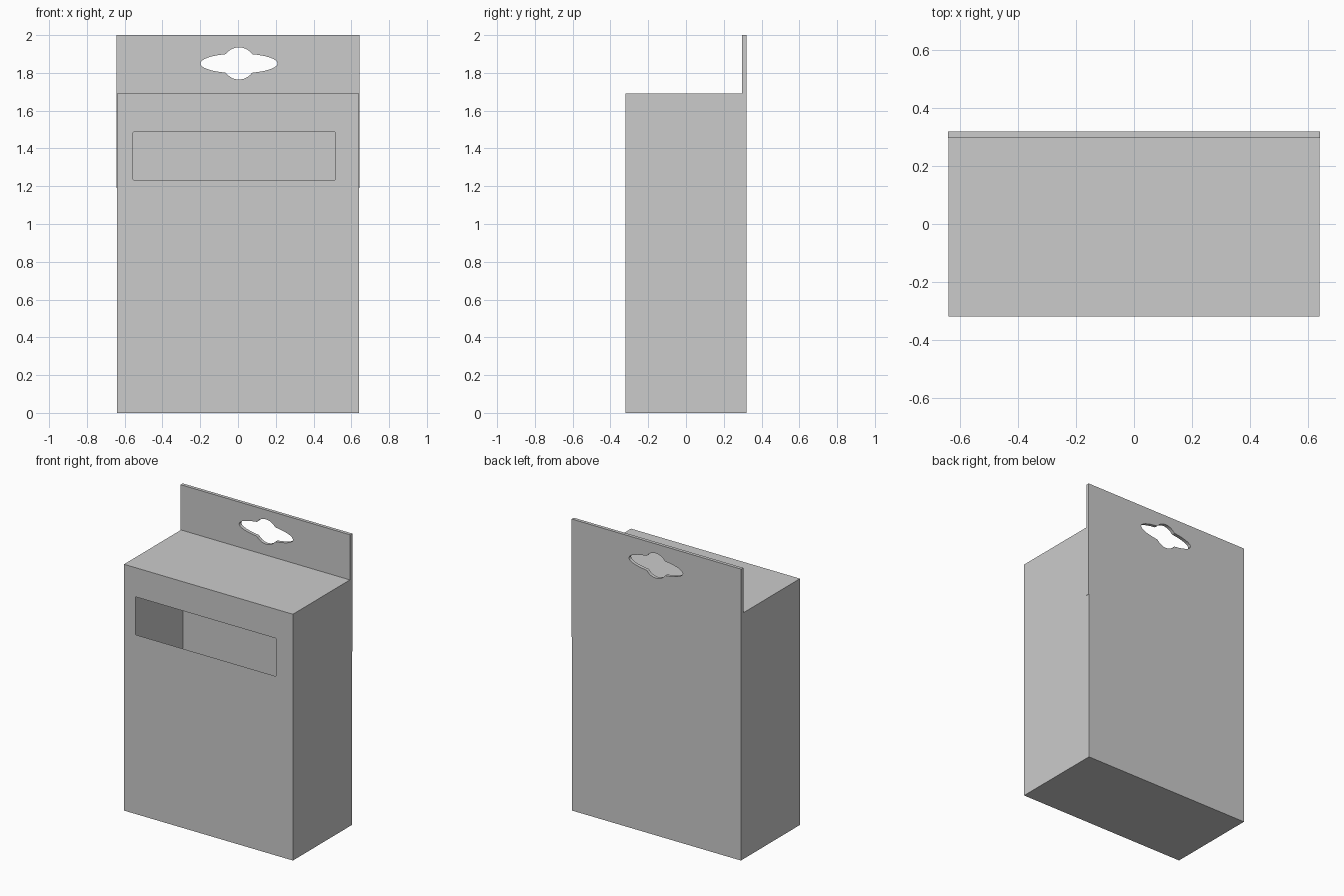
import bpy, bmesh, math
from mathutils import Vector

if "Cube" in bpy.data.objects:
    bpy.data.objects.remove(bpy.data.objects["Cube"])

W, D, H, TOP = 0.641, 0.32, 1.69, 2.0   # half width, half depth, box height, full height
TAB_W, TAB_Y, TAB_LOW = 0.6435, 0.297, 1.19


def rect(x0, x1, z0, z1):
    return [(x0, z0), (x1, z0), (x1, z1), (x0, z1)]


def rounded_rect(x0, x1, z0, z1, r, n=4):
    corners = [(x1 - r, z1 - r), (x0 + r, z1 - r), (x0 + r, z0 + r), (x1 - r, z0 + r)]
    return [(cx + r * math.cos(math.pi / 2 * (q + i / n)),
             cz + r * math.sin(math.pi / 2 * (q + i / n)))
            for q, (cx, cz) in enumerate(corners) for i in range(n + 1)]


def hanger_loop(cx, cz, a, b, r, n=96):
    # union of a flat ellipse and a central circle
    pts = []
    for i in range(n):
        t = math.tau * i / n
        e = a * b / math.hypot(b * math.cos(t), a * math.sin(t))
        k = max(e, r)
        pts.append((cx + k * math.cos(t), cz + k * math.sin(t)))
    return pts


def pierced_panel(bm, outer, hole, y, facing):
    # flat card at depth y with one opening
    edges = []
    for loop in (outer, hole):
        vs = [bm.verts.new((x, y, z)) for x, z in loop]
        edges += [bm.edges.new((vs[i - 1], vs[i])) for i in range(len(vs))]
    made = bmesh.ops.triangle_fill(bm, use_beauty=True, use_dissolve=False,
                                   edges=edges, normal=(0, facing, 0))["geom"]
    for f in made:
        if isinstance(f, bmesh.types.BMFace):
            f.normal_update()
            if f.normal.y * facing < 0:
                f.normal_flip()


def quad(bm, pts, out):
    f = bm.faces.new([bm.verts.new(p) for p in pts])
    f.normal_update()
    if f.normal.dot(Vector(out)) < 0:
        f.normal_flip()


def finish(bm, name):
    bmesh.ops.remove_doubles(bm, verts=bm.verts, dist=1e-5)
    me = bpy.data.meshes.new(name)
    bm.to_mesh(me)
    bm.free()
    bpy.context.collection.objects.link(bpy.data.objects.new(name, me))


slot = hanger_loop(0.005, 1.85, 0.205, 0.052, 0.085)

# hollow carton: windowed front, sides, lid and floor
bm = bmesh.new()
pierced_panel(bm, rect(-W, W, 0, H),
              rounded_rect(-0.555, 0.515, 1.23, 1.49, 0.008), -D, -1)
for s in (-1, 1):
    quad(bm, [(s * W, -D, 0), (s * W, D, 0), (s * W, D, H), (s * W, -D, H)], (s, 0, 0))
for z, s in ((0, -1), (H, 1)):
    back = D if z == 0 else TAB_Y
    quad(bm, [(-W, -D, z), (W, -D, z), (W, back, z), (-W, back, z)], (0, 0, s))
finish(bm, "carton")

# back card, running from the floor to the top of the hanging tab
bm = bmesh.new()
outline = [(-W, 0), (W, 0), (W, TAB_LOW), (TAB_W, TAB_LOW), (TAB_W, TOP),
           (-TAB_W, TOP), (-TAB_W, TAB_LOW), (-W, TAB_LOW)]
pierced_panel(bm, outline, slot, D, 1)
finish(bm, "back_card")

# hanging tab: front skin, top edge, side strips and slot walls
bm = bmesh.new()
pierced_panel(bm, rect(-TAB_W, TAB_W, H, TOP), slot, TAB_Y, -1)
quad(bm, [(-TAB_W, TAB_Y, TOP), (TAB_W, TAB_Y, TOP), (TAB_W, D, TOP), (-TAB_W, D, TOP)], (0, 0, 1))
for s in (-1, 1):
    x = s * TAB_W
    quad(bm, [(x, TAB_Y, TAB_LOW), (x, D, TAB_LOW), (x, D, TOP), (x, TAB_Y, TOP)], (s, 0, 0))
    quad(bm, [(s * W, TAB_Y, TAB_LOW), (x, TAB_Y, TAB_LOW), (x, D, TAB_LOW), (s * W, D, TAB_LOW)], (0, 0, -1))
    quad(bm, [(s * W, TAB_Y, TAB_LOW), (x, TAB_Y, TAB_LOW), (x, TAB_Y, H), (s * W, TAB_Y, H)], (0, -1, 0))
for (x0, z0), (x1, z1) in zip(slot, slot[1:] + slot[:1]):
    quad(bm, [(x0, TAB_Y, z0), (x1, TAB_Y, z1), (x1, D, z1), (x0, D, z0)],
         (0.005 - x0, 0, 1.85 - z0))
finish(bm, "hanging_tab")
